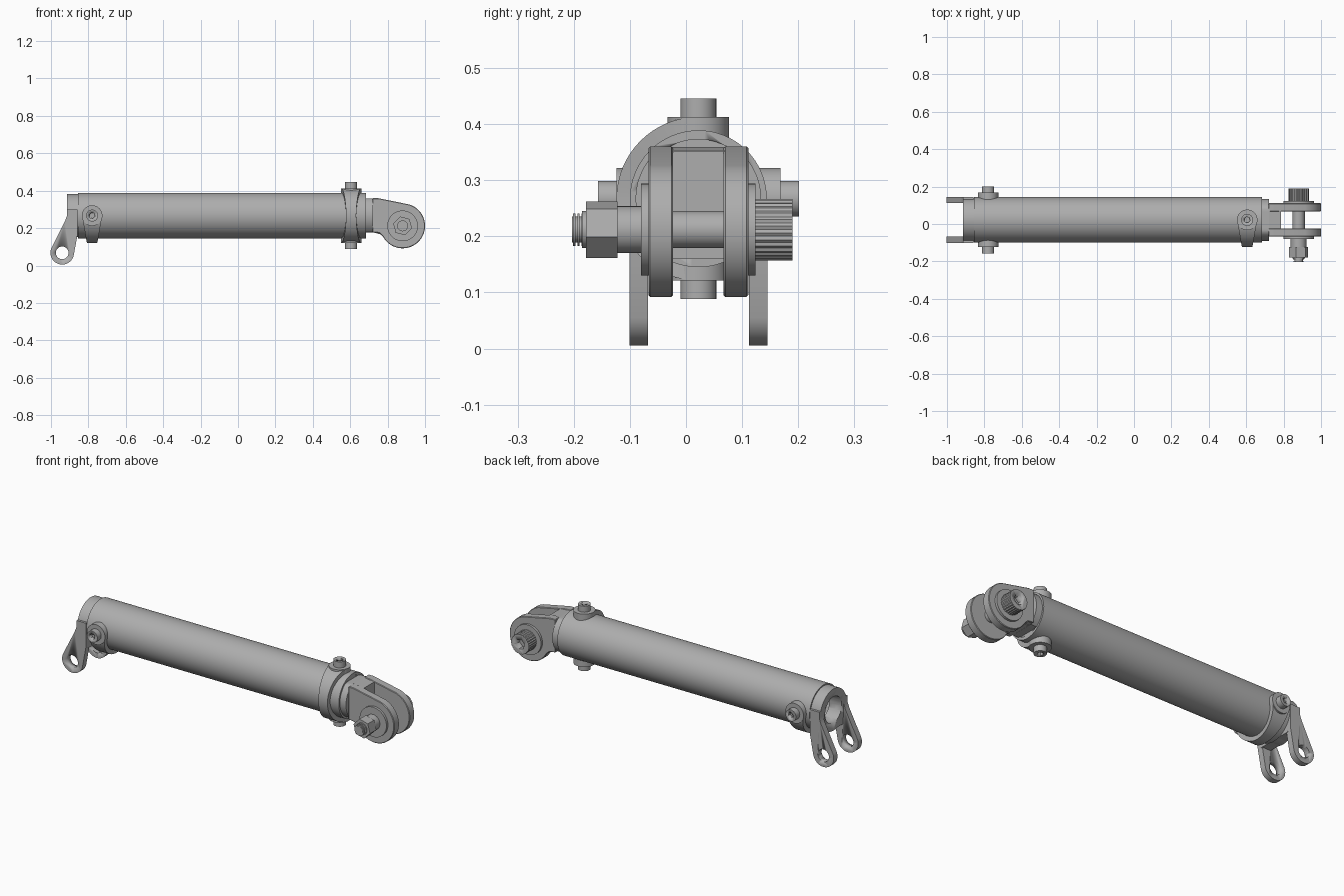
import bpy, bmesh
from math import sin, cos, pi, radians
from mathutils import Matrix, Vector

cube = bpy.data.objects.get("Cube")
if cube:
    bpy.data.objects.remove(cube, do_unlink=True)

steel = bpy.data.materials.new("steel_grey")
steel.use_nodes = True
GREY = (0.42, 0.42, 0.42, 1)
steel.diffuse_color = GREY
steel.node_tree.nodes["Principled BSDF"].inputs["Base Color"].default_value = GREY

CY, CZ, R = 0.022, 0.267, 0.122      # tube axis and radius
PIN = Vector((0.88, 0, 0.212))       # clevis pin axis
LUG = Vector((-0.94, 0, 0.068))      # lug eye axis
AXIS = Vector((0, CY, CZ))


def finish(name, bm):
    bmesh.ops.recalc_face_normals(bm, faces=bm.faces)
    mesh = bpy.data.meshes.new(name)
    bm.to_mesh(mesh)
    bm.free()
    mesh.materials.append(steel)
    ob = bpy.data.objects.new(name, mesh)
    bpy.context.collection.objects.link(ob)
    bpy.ops.object.select_all(action='DESELECT')
    ob.select_set(True)
    bpy.context.view_layer.objects.active = ob
    bpy.ops.object.shade_smooth_by_angle(angle=radians(32))
    return ob


def prism(name, outline, a, b):
    """Extrude a list of 3D points lying in one plane from offset a to offset b."""
    bm = bmesh.new()
    face = bm.faces.new([bm.verts.new(p + a) for p in outline])
    ext = bmesh.ops.extrude_face_region(bm, geom=[face])
    bmesh.ops.translate(bm, vec=b - a,
                        verts=[v for v in ext["geom"] if isinstance(v, bmesh.types.BMVert)])
    return finish(name, bm)


def plate(name, points, y0, y1):
    return prism(name, [Vector((x, 0, z)) for x, z in points],
                 Vector((0, y0, 0)), Vector((0, y1, 0)))


def rod(name, start, end, r, sides=32, turn=0, ripple=0):
    """Round, hexagonal or knurled bar between two points."""
    d = end - start
    u = d.orthogonal().normalized()
    v = d.normalized().cross(u)
    ring = []
    for i in range(sides):
        t = 2 * pi * i / sides + turn
        rr = r - ripple * (i % 2)
        ring.append(start + rr * (u * cos(t) + v * sin(t)))
    return prism(name, ring, Vector(), d)


def arc(c, r, a0, a1, n=24):
    return [(c.x + r * cos(radians(a0 + (a1 - a0) * i / n)),
             c.z + r * sin(radians(a0 + (a1 - a0) * i / n))) for i in range(n + 1)]


def cut(ob, cutter):
    mod = ob.modifiers.new("cut", 'BOOLEAN')
    mod.object = cutter
    mod.solver = 'EXACT'
    bpy.context.view_layer.objects.active = ob
    bpy.ops.object.modifier_apply(modifier=mod.name)
    bpy.data.objects.remove(cutter, do_unlink=True)


def at(x, y=CY, z=CZ):
    return Vector((x, y, z))


def on_pin(y):
    return at(PIN.x, y, PIN.z)


# Main tube
tube = rod("tube", at(-0.855), at(0.685), R, 64)
cut(tube, rod("bore", at(-0.9), at(0.72), 0.106, 64))


# Curved straps with a pad and socket screw at each end
def strap(prefix, x, turn):
    rot = Matrix.Rotation(turn, 3, 'X')
    bm = bmesh.new()
    rows, n = [], 32
    for i in range(n + 1):
        t = -pi / 2 + pi * i / n
        w = 0.027 + 0.027 * abs(2 * t / pi) ** 1.6
        row = []
        for r, s in ((0.12, -w), (0.146, -w), (0.146, w), (0.12, w)):
            p = rot @ Vector((s, r * sin(t), -r * cos(t)))
            row.append(bm.verts.new(p + at(x)))
        rows.append(row)
    for a, b in zip(rows, rows[1:]):
        for k in range(4):
            j = (k + 1) % 4
            bm.faces.new((a[k], a[j], b[j], b[k]))
    bm.faces.new(rows[0])
    bm.faces.new(rows[-1])
    finish(prefix + "_strap", bm)
    for side, label in ((1, "a"), (-1, "b")):
        out = rot @ Vector((0, side, 0))
        rod(f"{prefix}_pad_{label}", at(x) + out * 0.107, at(x) + out * 0.146, 0.055, 40)
        head = rod(f"{prefix}_screw_{label}", at(x) + out * 0.12, at(x) + out * 0.179, 0.032)
        cut(head, rod("socket", at(x) + out * 0.16, at(x) + out * 0.2, 0.016, 6))


strap("rear", -0.78, 0)
strap("front", 0.605, -pi / 2)

# Rear end ring and its two hanging lugs
ring = rod("end_ring", at(-0.915), at(-0.84), 0.115, 48)
cut(ring, rod("ring_bore", at(-1), at(-0.8), 0.072, 48))
plate("lug_web", [(-0.912, 0.155), (-0.858, 0.155), (-0.858, 0.19), (-0.912, 0.19)],
      CY - 0.1, CY + 0.1)
lug_shape = [(-0.915, 0.3), (-0.857, 0.3), (-0.857, 0.17)] + arc(LUG, 0.063, -12, -203) \
    + [(-0.926, 0.235), (-0.915, 0.265)]
for side, label in ((1, "left"), (-1, "right")):
    lug = plate("lug_" + label, lug_shape, CY + side * 0.09, CY + side * 0.123)
    cut(lug, rod("eye", at(LUG.x, -1, LUG.z), at(LUG.x, 1, LUG.z), 0.034))

# Clevis neck: a disc with its top and bottom cut flat
neck = []
for i in range(48):
    t = 2 * pi * i / 48
    neck.append(Vector((0, CY + 0.112 * cos(t), CZ + max(-0.09, min(0.092, 0.112 * sin(t))))))
prism("clevis_neck", neck, Vector((0.66, 0, 0)), Vector((0.722, 0, 0)))
rod("tube_plug", at(0.66), at(0.682), 0.11, 48)

# Clevis bridge and forks
plate("clevis_bridge", [(0.72, 0.359), (0.785, 0.352), (0.785, 0.16), (0.72, 0.178)],
      CY - 0.06, CY + 0.06)
fork_shape = [(0.72, 0.36), (0.75, 0.36)] + arc(PIN, 0.12, 72, -140, 36) \
    + [(0.772, 0.158), (0.755, 0.174), (0.72, 0.178)]
for side, label in ((1, "left"), (-1, "right")):
    fork = plate("fork_" + label, fork_shape, CY + side * 0.045, CY + side * 0.089)
    bev = fork.modifiers.new("soft_edges", 'BEVEL')
    bev.width = 0.003
    bev.limit_method = 'ANGLE'
    rod("fork_boss_" + label, on_pin(CY + side * 0.08), on_pin(CY + side * 0.102), 0.082, 48)

# Pin with knurled socket head, washer, nut and threaded tip
rod("pin_shaft", on_pin(-0.185), on_pin(0.13), 0.033)
pin_head = rod("pin_head", on_pin(0.12), on_pin(0.19), 0.055, 56, ripple=0.0025)
cut(pin_head, rod("pin_socket", on_pin(0.155), on_pin(0.25), 0.028, 6))
rod("nut_collar", on_pin(-0.125), on_pin(-0.07), 0.042)
rod("hex_nut", on_pin(-0.178), on_pin(-0.122), 0.052, 6)
rod("thread_core", on_pin(-0.203), on_pin(-0.17), 0.023)
for i in range(3):
    y = -0.186 - 0.0075 * i
    rod(f"thread_ridge_{i + 1}", on_pin(y), on_pin(y + 0.004), 0.029)
